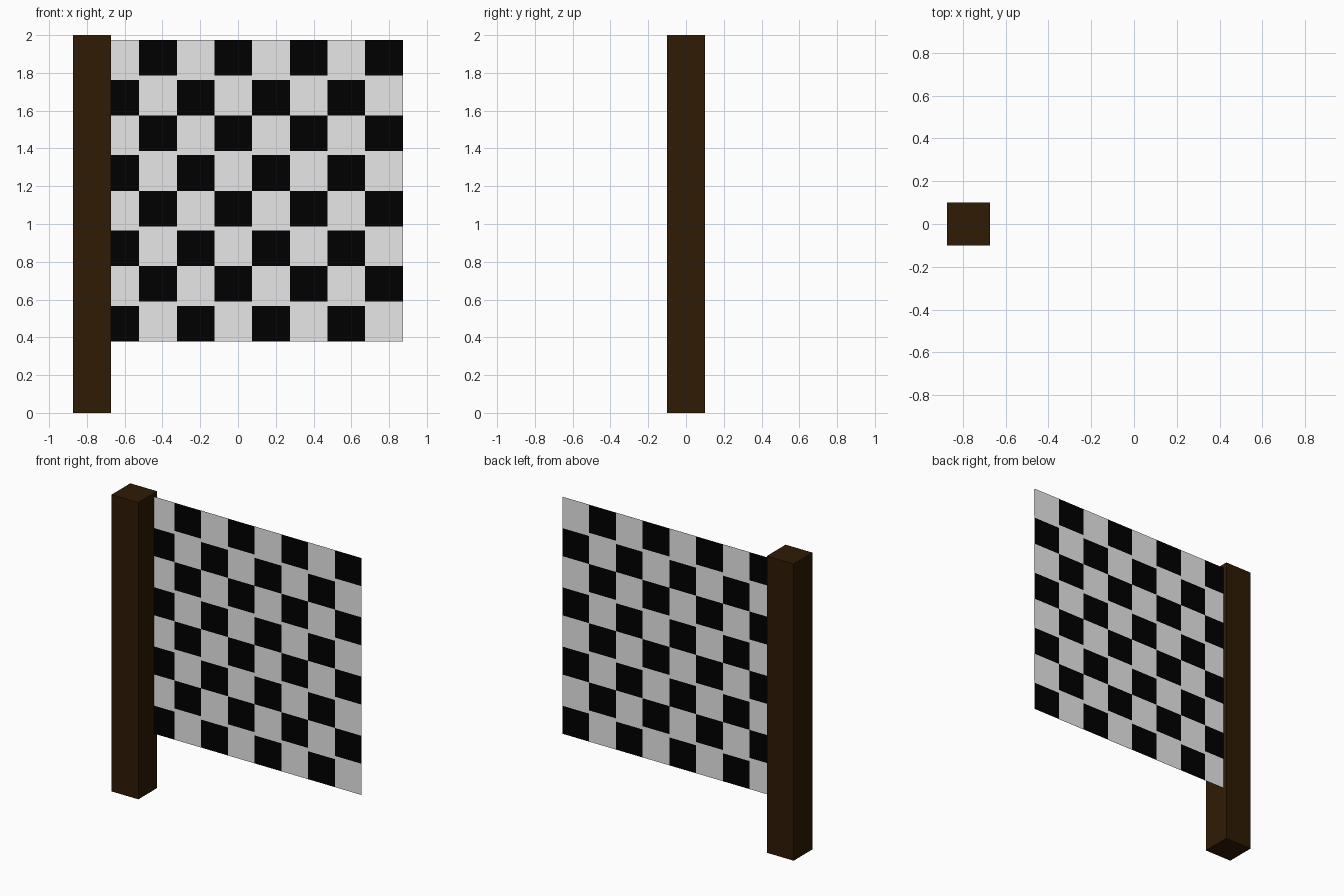
import bpy, bmesh
from mathutils import Matrix

if "Cube" in bpy.data.objects:
    bpy.data.objects.remove(bpy.data.objects["Cube"])


def material(name, color):
    m = bpy.data.materials.new(name)
    m.diffuse_color = (*color, 1)
    m.use_nodes = True
    m.node_tree.nodes["Principled BSDF"].inputs["Base Color"].default_value = m.diffuse_color
    return m


def add_object(name, bm, mats):
    mesh = bpy.data.meshes.new(name)
    bm.to_mesh(mesh)
    bm.free()
    for m in mats:
        mesh.materials.append(m)
    obj = bpy.data.objects.new(name, mesh)
    bpy.context.collection.objects.link(obj)
    return obj


brown = material("dark_brown", (0.028, 0.011, 0.0012))
white = material("white", (0.8, 0.8, 0.8))
black = material("black", (0.0, 0.0, 0.0))

# Square post
bm = bmesh.new()
bmesh.ops.create_cube(bm, size=1, matrix=Matrix.Translation((-0.773, 0, 1)) @ Matrix.Diagonal((0.2, 0.2, 2, 1)))
add_object("post", bm, [brown])

# Flag sides: thin checked sheets, first column partly inside the post
N, CELL, GAP = 8, 0.1995, 0.011
X0, Z0 = 0.873 - N * CELL, 0.378


def flag_side(name, y, black_parity, front):
    bm = bmesh.new()

    def quad(i, z0, z1, index):
        xa, xb = X0 + i * CELL, X0 + (i + 1) * CELL
        pts = [(xa, y, z0), (xb, y, z0), (xb, y, z1), (xa, y, z1)]
        f = bm.faces.new([bm.verts.new(p) for p in (pts if front else pts[::-1])])
        f.material_index = index

    for j in range(N):
        z, top = Z0 + j * CELL, Z0 + (j + 1) * CELL
        # narrow white strip between each pair of rows
        strip = (top - GAP, top) if j % 2 == 0 else (z, z + GAP)
        cell = (z, top - GAP) if j % 2 == 0 else (z + GAP, top)
        for i in range(N):
            quad(i, *strip, 0)
            quad(i, *cell, int((i + j) % 2 == black_parity))
    bmesh.ops.remove_doubles(bm, verts=bm.verts, dist=0.0001)
    add_object(name, bm, [white, black])


flag_side("flag_front", 0.069, 0, True)
flag_side("flag_back", 0.071, 1, False)
